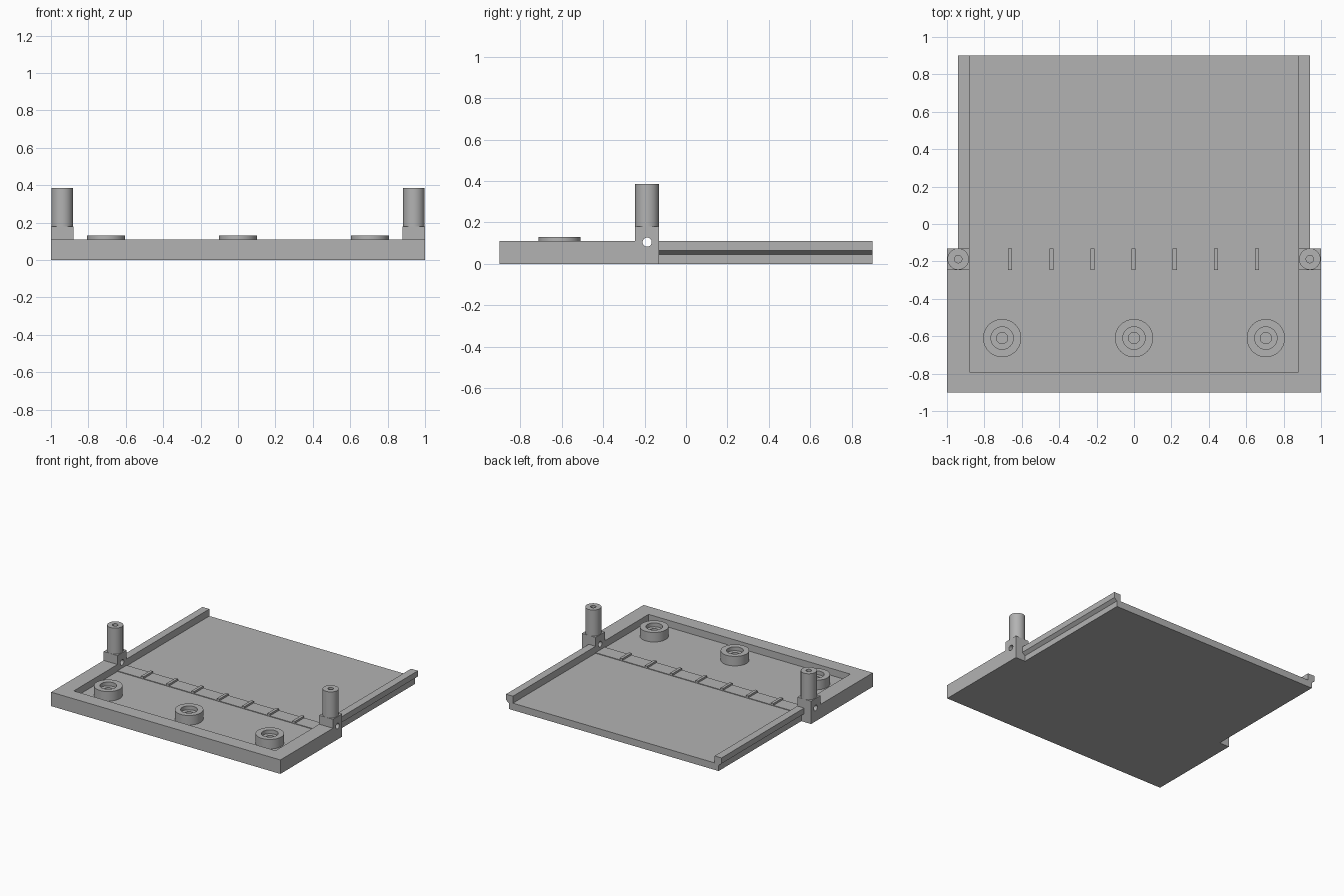
import bpy, bmesh, math
from mathutils import Matrix, Vector

if "Cube" in bpy.data.objects:
    bpy.data.objects.remove(bpy.data.objects["Cube"])

GREY = (0.45, 0.45, 0.45, 1)
mat = bpy.data.materials.new("plain_grey")
mat.use_nodes = True
mat.diffuse_color = GREY
mat.node_tree.nodes["Principled BSDF"].inputs["Base Color"].default_value = GREY

# Main dimensions
WALL_H, FLOOR_H = 0.11, 0.055
OUTER, INNER, RAIL = 1.0, 0.88, 0.94
FRONT, LIP, BACK = -0.9, -0.79, 0.9
BAR_Y0, BAR_Y1 = -0.245, -0.13
BAR_Y = (BAR_Y0 + BAR_Y1) / 2
PIN_X = (OUTER + INNER) / 2


def finish(name, bm, smooth=False):
    bmesh.ops.remove_doubles(bm, verts=bm.verts, dist=1e-5)
    bmesh.ops.recalc_face_normals(bm, faces=bm.faces)
    mesh = bpy.data.meshes.new(name)
    bm.to_mesh(mesh)
    bm.free()
    mesh.materials.clear()
    mesh.materials.append(mat)
    ob = bpy.data.objects.new(name, mesh)
    bpy.context.collection.objects.link(ob)
    if smooth:
        bpy.ops.object.select_all(action='DESELECT')
        ob.select_set(True)
        bpy.context.view_layer.objects.active = ob
        bpy.ops.object.shade_smooth_by_angle(angle=math.radians(35))
    return ob


def box(name, x0, x1, y0, y1, z0, z1):
    bm = bmesh.new()
    size = Matrix.Diagonal((x1 - x0, y1 - y0, z1 - z0, 1))
    mid = Matrix.Translation(((x0 + x1) / 2, (y0 + y1) / 2, (z0 + z1) / 2))
    bmesh.ops.create_cube(bm, size=1, matrix=mid @ size)
    return finish(name, bm)


def prism(name, points, direction):
    """Extrude a flat outline of 3D points along a vector."""
    bm = bmesh.new()
    face = bm.faces.new([bm.verts.new(p) for p in points])
    grown = bmesh.ops.extrude_face_region(bm, geom=[face], use_keep_orig=True)
    moved = [v for v in grown["geom"] if isinstance(v, bmesh.types.BMVert)]
    bmesh.ops.translate(bm, verts=moved, vec=Vector(direction))
    return finish(name, bm)


def lathe(name, profile, x, y, steps=40):
    """Spin a radius/height profile around a vertical axis."""
    bm = bmesh.new()
    verts = [bm.verts.new((r, 0, z)) for r, z in profile]
    edges = [bm.edges.new(pair) for pair in zip(verts, verts[1:])]
    bmesh.ops.spin(bm, geom=verts + edges, axis=(0, 0, 1), cent=(0, 0, 0),
                   angle=math.tau, steps=steps)
    bmesh.ops.translate(bm, verts=bm.verts, vec=(x, y, 0))
    return finish(name, bm, smooth=True)


# Floor and front U-shaped rim
box("floor_plate", -INNER, INNER, LIP, BACK, 0, FLOOR_H)
rim = [(-OUTER, FRONT), (OUTER, FRONT), (OUTER, BAR_Y0), (INNER, BAR_Y0),
       (INNER, LIP), (-INNER, LIP), (-INNER, BAR_Y0), (-OUTER, BAR_Y0)]
prism("front_rim", [(x, y, 0) for x, y in rim], (0, 0, WALL_H))

# Rear side rails, undercut on the outside
rail = [(INNER, 0), (0.915, 0), (0.915, 0.045), (RAIL, 0.065),
        (RAIL, WALL_H), (INNER, WALL_H)]
for side, sx in (("left", 1), ("right", -1)):
    prism(side + "_rail", [(sx * x, BAR_Y1, z) for x, z in rail],
          (0, BACK - BAR_Y1, 0))

# Hinge blocks, each with a sideways pin hole
HOLE_Z, HOLE_R, BLOCK_H = 0.105, 0.022, 0.18
for side, sx in (("left", 1), ("right", -1)):
    block = box(side + "_hinge_block", sx * PIN_X - 0.06, sx * PIN_X + 0.06,
                BAR_Y0, BAR_Y1, 0, BLOCK_H)
    bm = bmesh.new()
    bmesh.ops.create_cone(bm, cap_ends=True, segments=32, radius1=HOLE_R,
                          radius2=HOLE_R, depth=0.3,
                          matrix=Matrix.Translation((sx * PIN_X, BAR_Y, HOLE_Z))
                          @ Matrix.Rotation(math.pi / 2, 4, 'Y'))
    cutter = finish(side + "_pin_cutter", bm)
    cutter.hide_render = True
    cutter.display_type = 'WIRE'
    cut = block.modifiers.new("pin_hole", 'BOOLEAN')
    cut.operation = 'DIFFERENCE'
    cut.solver = 'EXACT'
    cut.object = cutter
    bpy.context.view_layer.objects.active = block
    block.select_set(True)
    bpy.ops.object.modifier_apply(modifier=cut.name)
    bpy.data.objects.remove(cutter)

    # Upright post with a blind hole in its top
    lathe(side + "_post",
          [(0, BLOCK_H), (0.0575, BLOCK_H), (0.0575, 0.385), (0.02, 0.385),
           (0.02, 0.28), (0, 0.28)], sx * PIN_X, BAR_Y)

# Cross strip with small ribs
box("cross_strip", -INNER, INNER, BAR_Y0, BAR_Y1, FLOOR_H - 0.01, FLOOR_H + 0.005)
for i in range(-3, 4):
    x = i * 0.22 - 0.002
    box("strip_rib", x - 0.011, x + 0.011, BAR_Y0, BAR_Y1, FLOOR_H - 0.01, 0.075)

# Round bosses with a stepped recess
for x in (-0.705, 0, 0.705):
    lathe("round_boss",
          [(0, FLOOR_H - 0.01), (0.102, FLOOR_H - 0.01), (0.102, 0.13),
           (0.06, 0.13), (0.06, 0.1), (0.03, 0.1), (0.03, 0.065), (0, 0.065)],
          x, -0.61)
